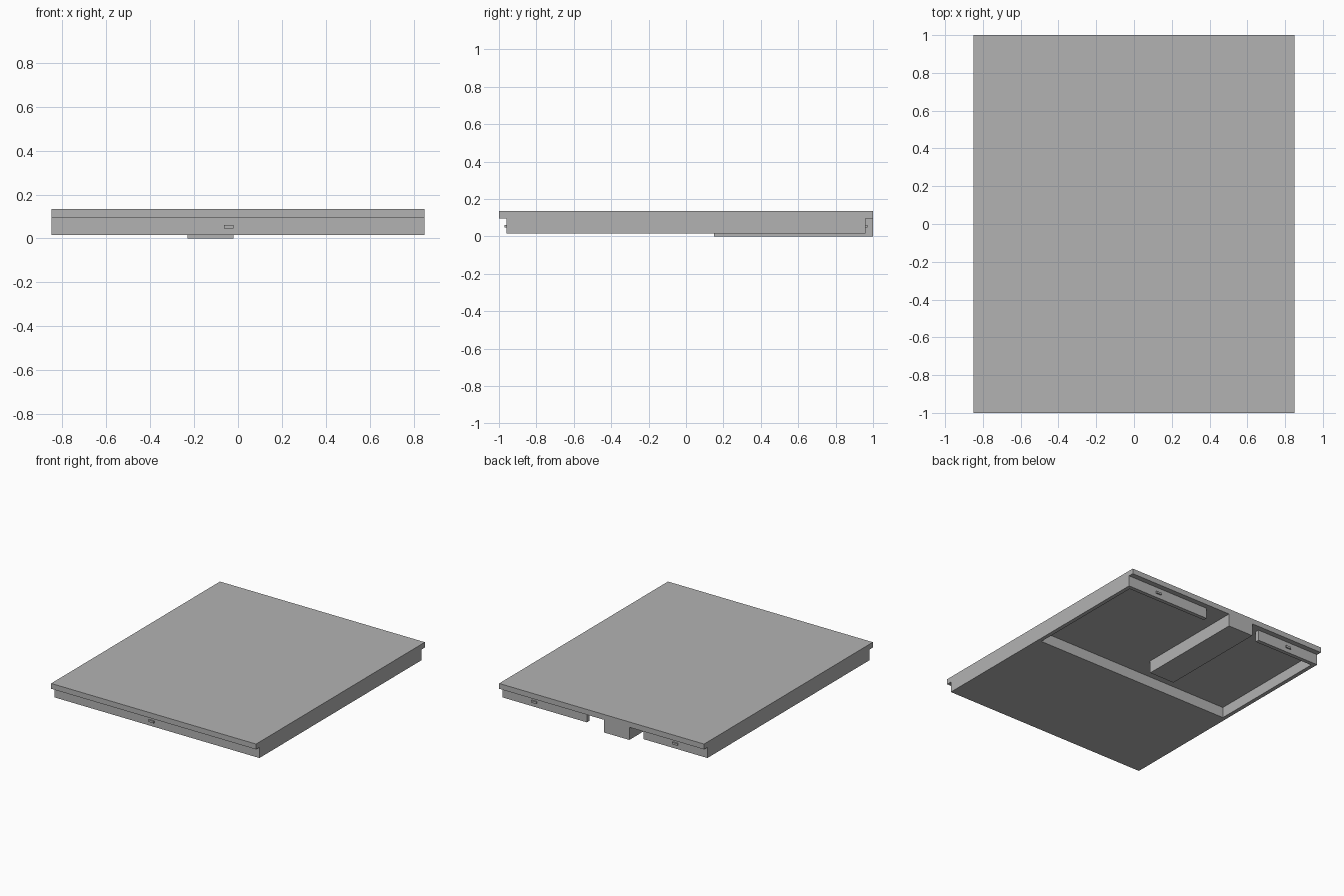
import bpy
import bmesh

cube = bpy.data.objects.get("Cube")
if cube:
    bpy.data.objects.remove(cube, do_unlink=True)

grey = bpy.data.materials.new("plain grey")
grey.use_nodes = True
grey.diffuse_color = (0.45, 0.45, 0.45, 1)
grey.node_tree.nodes["Principled BSDF"].inputs["Base Color"].default_value = grey.diffuse_color

# Main dimensions
HALF_W, HALF_L, BODY_L = 0.85, 1.0, 0.96
TOP, STEP, BOTTOM = 0.135, 0.095, 0.015
RIM = 0.03


def prism(name, points, offset):
    """Flat outline pushed along the offset vector."""
    bm = bmesh.new()
    face = bm.faces.new([bm.verts.new(p) for p in points])
    moved = bmesh.ops.extrude_face_region(bm, geom=[face])["geom"]
    verts = [v for v in moved if isinstance(v, bmesh.types.BMVert)]
    bmesh.ops.translate(bm, vec=offset, verts=verts)
    bmesh.ops.recalc_face_normals(bm, faces=bm.faces)
    mesh = bpy.data.meshes.new(name)
    bm.to_mesh(mesh)
    bm.free()
    mesh.materials.append(grey)
    obj = bpy.data.objects.new(name, mesh)
    bpy.context.collection.objects.link(obj)
    return obj


def box(name, x0, x1, y0, y1, z0, z1):
    outline = [(x0, y0, z0), (x1, y0, z0), (x1, y1, z0), (x0, y1, z0)]
    return prism(name, outline, (0, 0, z1 - z0))


# Panel: stepped side profile, with the lid overhanging front and back
half = [(BODY_L, BOTTOM), (BODY_L, STEP), (HALF_L, STEP), (HALF_L, TOP)]
profile = half + [(-y, z) for y, z in reversed(half)]
panel = prism("panel", [(-HALF_W, y, z) for y, z in profile], (2 * HALF_W, 0, 0))

# Pocket under the rear half, open through the back wall
px, front, back = HALF_W - RIM, -0.02, BODY_L - RIM
gap_right, gap_left = -0.32, 0.15
outline = [(-px, front), (px, front), (px, back), (gap_left, back),
           (gap_left, 1.1), (gap_right, 1.1), (gap_right, back), (-px, back)]
cutter = prism("pocket_cutter", [(x, y, -0.1) for x, y in outline], (0, 0, STEP + 0.1))
cutter.hide_render = True
cut = panel.modifiers.new("pocket", "BOOLEAN")
cut.operation = "DIFFERENCE"
cut.solver = "EXACT"
cut.object = cutter
graph = bpy.context.evaluated_depsgraph_get()
panel.data = bpy.data.meshes.new_from_object(panel.evaluated_get(graph))
panel.modifiers.clear()
bpy.data.objects.remove(cutter, do_unlink=True)

# Central bar running out of the back opening
box("central_bar", -0.23, -0.02, 0.15, HALF_L, 0, STEP)

# Small catches on the front and back walls
for name, x, side in (("front_catch", -0.042, -1),
                      ("back_left_catch", 0.585, 1),
                      ("back_right_catch", -0.585, 1)):
    y0, y1 = sorted((side * BODY_L, side * (BODY_L + 0.01)))
    box(name, x - 0.022, x + 0.022, y0, y1, 0.046, 0.061)
